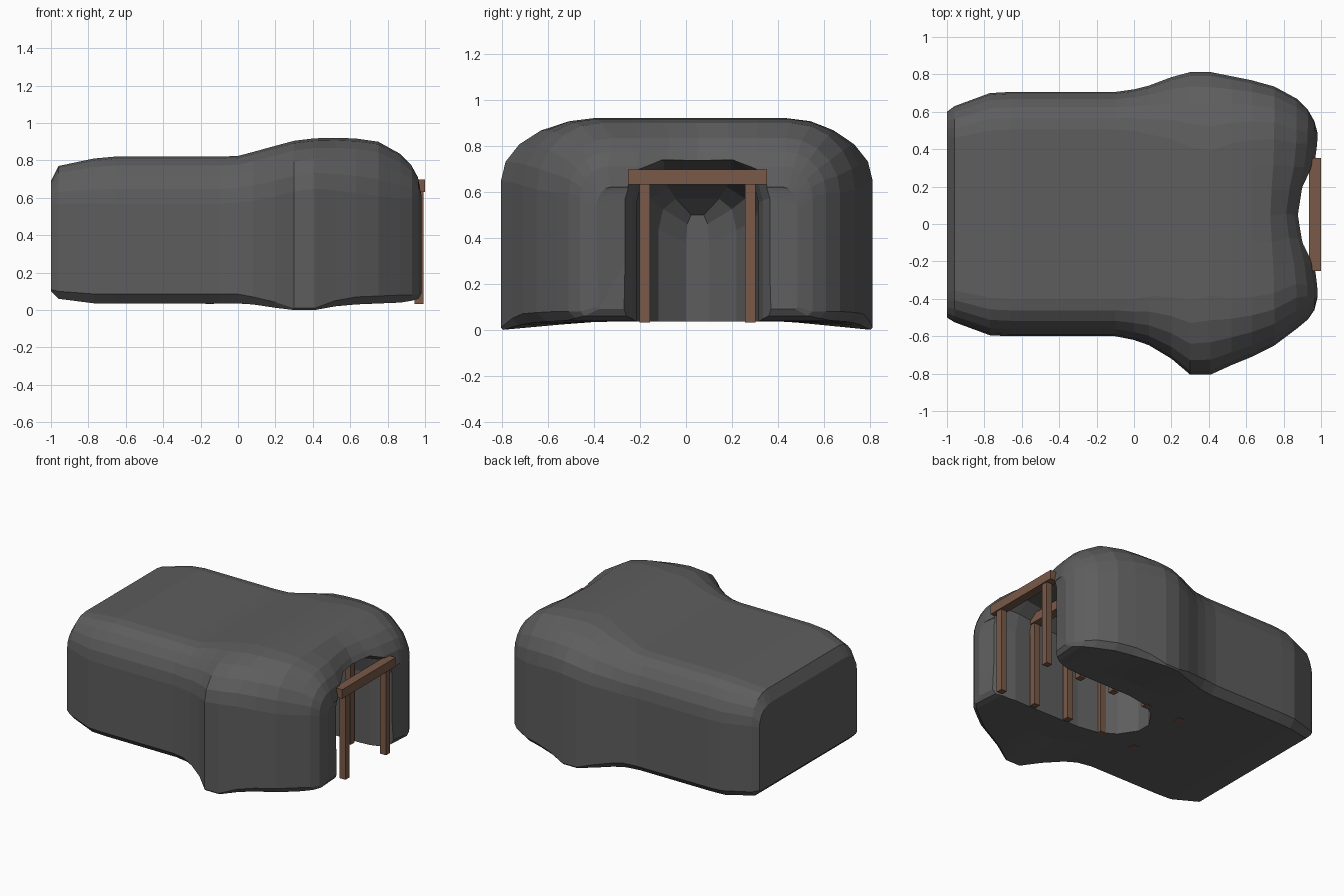
import bpy, bmesh, math

if "Cube" in bpy.data.objects:
    bpy.data.objects.remove(bpy.data.objects["Cube"])

YC = 0.05  # tunnel centre line


def material(name, rgb):
    m = bpy.data.materials.new(name)
    m.diffuse_color = (*rgb, 1)
    m.use_nodes = True
    m.node_tree.nodes["Principled BSDF"].inputs["Base Color"].default_value = m.diffuse_color
    return m


rock_mat = material("dark_stone", (0.11, 0.11, 0.11))
wood_mat = material("timber", (0.19, 0.10, 0.065))


def loft(name, rings, mat):
    bm = bmesh.new()
    vs = [[bm.verts.new(p) for p in r] for r in rings]
    n = len(rings[0])
    for a, b in zip(vs, vs[1:]):
        for i in range(n):
            j = (i + 1) % n
            bm.faces.new((a[i], a[j], b[j], b[i]))
    for cap in (vs[0], vs[-1]):
        f = bm.faces.new(cap)
        bmesh.ops.triangulate(bm, faces=[f])
    bmesh.ops.recalc_face_normals(bm, faces=bm.faces)
    me = bpy.data.meshes.new(name)
    bm.to_mesh(me)
    bm.free()
    ob = bpy.data.objects.new(name, me)
    bpy.context.collection.objects.link(ob)
    me.materials.append(mat)
    return ob


def box(name, lo, hi, mat):
    rings = [[(lo[0], lo[1], z), (hi[0], lo[1], z), (hi[0], hi[1], z), (lo[0], hi[1], z)]
             for z in (lo[2], hi[2])]
    return loft(name, rings, mat)


def rock_ring(x, ylo, yhi, base, top, ry, rz, c):
    """Block section with rounded shoulders and a small chamfer at the foot."""
    mid = (ylo + yhi) / 2

    def half(edge):
        s = 1 if edge > mid else -1
        pts = [(mid + (edge - mid) * 0.55, max(base, 0.035)), (edge - s * c, base),
               (edge, base + c)]
        for k in range(6):
            a = math.pi / 2 * k / 5
            pts.append((edge - s * ry * (1 - math.cos(a)), top - rz * (1 - math.sin(a))))
        inner = edge - s * ry
        for f in (0.33, 0.66):
            pts.append((inner + (mid - inner) * f, top))
        return pts

    outline = half(yhi) + [(mid, top)] + half(ylo)[::-1]
    ring = []
    for y, z in outline:
        # hollow above the entrance
        t = min(max((x - 0.68) / 0.25, 0), 1)
        ring.append((x - 0.075 * t * math.exp(-((y - YC) / 0.22) ** 2), y, z))
    return ring


# Rock: x, y low, y high, base, top, shoulder width, shoulder height, chamfer
stations = [
    (-1.00, -0.50, 0.60, 0.10, 0.69, 0.13, 0.13, 0.01),
    (-0.96, -0.525, 0.63, 0.06, 0.77, 0.17, 0.20, 0.04),
    (-0.77, -0.595, 0.70, 0.036, 0.81, 0.20, 0.24, 0.05),
    (-0.66, -0.60, 0.706, 0.035, 0.82, 0.20, 0.25, 0.05),
    (-0.10, -0.60, 0.706, 0.035, 0.82, 0.20, 0.25, 0.05),
    (0.00, -0.62, 0.72, 0.035, 0.824, 0.22, 0.25, 0.05),
    (0.08, -0.648, 0.74, 0.03, 0.845, 0.26, 0.26, 0.04),
    (0.20, -0.72, 0.785, 0.012, 0.878, 0.33, 0.27, 0.03),
    (0.30, -0.805, 0.812, 0.0, 0.905, 0.40, 0.27, 0.01),
    (0.41, -0.805, 0.812, 0.0, 0.918, 0.42, 0.27, 0.01),
    (0.52, -0.755, 0.79, 0.02, 0.921, 0.36, 0.28, 0.03),
    (0.63, -0.71, 0.768, 0.03, 0.917, 0.32, 0.29, 0.04),
    (0.75, -0.65, 0.735, 0.035, 0.90, 0.28, 0.29, 0.04),
    (0.87, -0.56, 0.67, 0.04, 0.835, 0.24, 0.24, 0.04),
    (0.93, -0.51, 0.61, 0.05, 0.775, 0.18, 0.18, 0.03),
    (0.965, -0.46, 0.55, 0.06, 0.71, 0.12, 0.13, 0.02),
    (0.983, -0.39, 0.485, 0.09, 0.62, 0.06, 0.10, 0.01),
]
rock = loft("rock", [rock_ring(*s) for s in stations], rock_mat)

# Tunnel cut: x, half width, roof height
tunnel = [(1.15, 0.46, 0.80), (0.97, 0.32, 0.755), (0.91, 0.285, 0.74), (0.82, 0.265, 0.73),
          (0.30, 0.26, 0.66), (0.15, 0.235, 0.62), (0.04, 0.17, 0.57), (-0.04, 0.05, 0.50)]
rings = []
for x, w, h in tunnel:
    right = [(w, -0.2), (w, 0.76 * h), (0.88 * w, 0.92 * h), (0.55 * w, h)]
    section = right + [(-y, z) for y, z in right[::-1]]
    rings.append([(x, YC + y, z) for y, z in section])
cutter = loft("tunnel_cutter", rings, rock_mat)
cutter.hide_render = True
mod = rock.modifiers.new("tunnel", 'BOOLEAN')
mod.operation = 'DIFFERENCE'
mod.solver = 'EXACT'
mod.object = cutter
bpy.context.view_layer.objects.active = rock
bpy.ops.object.modifier_apply(modifier=mod.name)
bpy.data.objects.remove(cutter)

# Timber supports along the tunnel
for i in range(5):
    x = 0.968 - 0.28 * i
    for side, s in (("left", -1), ("right", 1)):
        y = YC + s * 0.229
        box(f"{side}_post_{i + 1}", (x - 0.023, y - 0.023, 0.032),
            (x + 0.023, y + 0.023, 0.635), wood_mat)
    box(f"lintel_{i + 1}", (x - 0.032, YC - 0.302, 0.632), (x + 0.032, YC + 0.302, 0.697), wood_mat)
